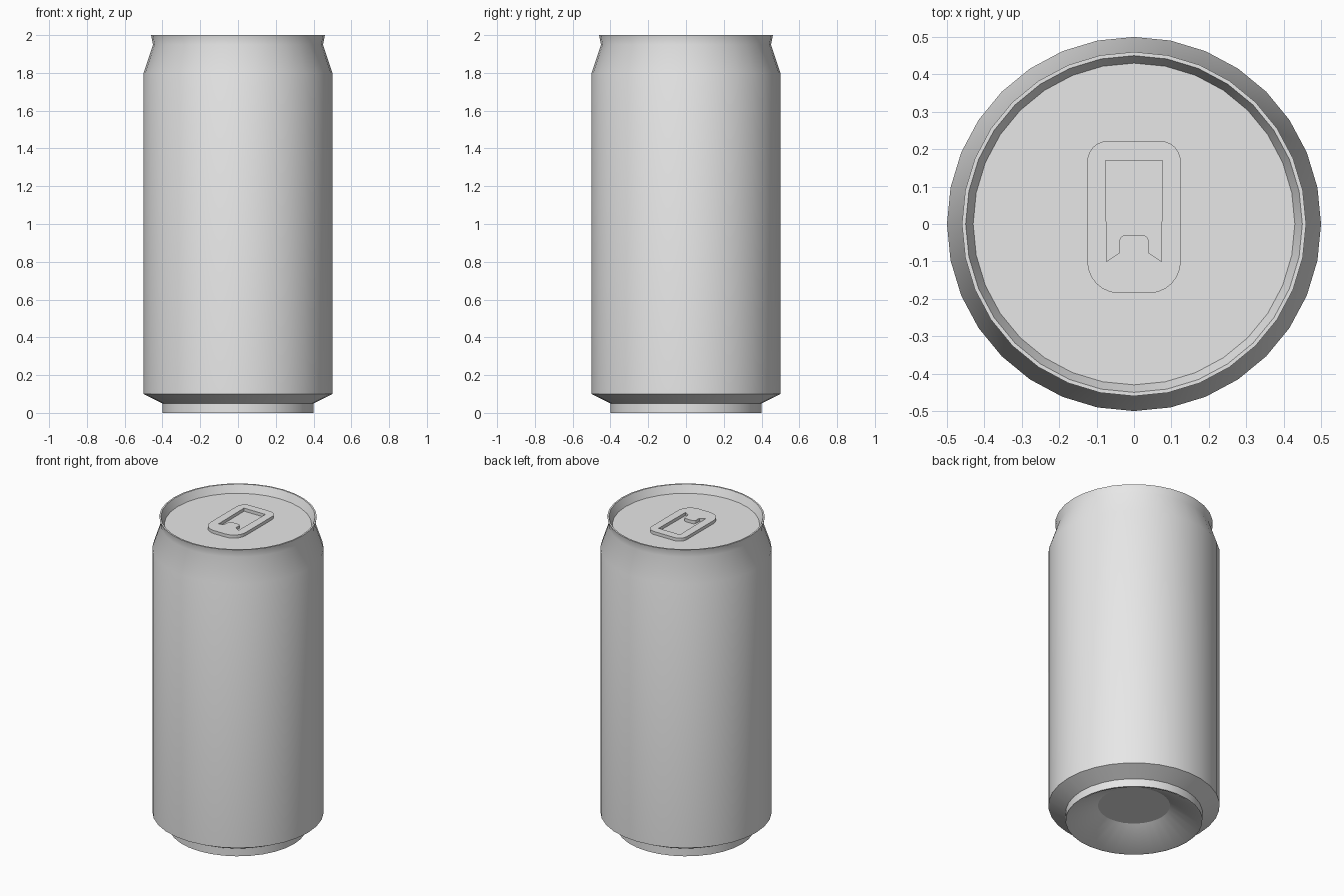
import bpy
import bmesh
import math

cube = bpy.data.objects.get("Cube")
if cube:
    bpy.data.objects.remove(cube, do_unlink=True)

SIDES = 32

metal = bpy.data.materials.new("can_grey")
metal.use_nodes = True
metal.diffuse_color = (0.8, 0.8, 0.8, 1)
metal.node_tree.nodes["Principled BSDF"].inputs["Base Color"].default_value = (0.8, 0.8, 0.8, 1)


def add_object(name, mesh):
    mesh.materials.append(metal)
    obj = bpy.data.objects.new(name, mesh)
    bpy.context.collection.objects.link(obj)
    return obj


def ring(bm, r, z):
    return [bm.verts.new((r * math.cos(a), r * math.sin(a), z))
            for a in (2 * math.pi * i / SIDES for i in range(SIDES))]


def lathe(name, profile):
    """Turn (radius, height) points, listed bottom to top on the outside."""
    bm = bmesh.new()
    rings = [ring(bm, r, z) for r, z in profile]
    for low, high in zip(rings, rings[1:]):
        for i in range(SIDES):
            j = (i + 1) % SIDES
            bm.faces.new((low[i], low[j], high[j], high[i]))
    mesh = bpy.data.meshes.new(name)
    bm.to_mesh(mesh)
    bm.free()
    return add_object(name, mesh)


def disc(name, r, z, up):
    bm = bmesh.new()
    verts = ring(bm, r, z)
    bm.faces.new(verts if up else verts[::-1])
    mesh = bpy.data.meshes.new(name)
    bm.to_mesh(mesh)
    bm.free()
    return add_object(name, mesh)


def arc(cx, cy, r, start, end, steps=6):
    return [(cx + r * math.cos(math.radians(start + (end - start) * i / steps)),
             cy + r * math.sin(math.radians(start + (end - start) * i / steps)))
            for i in range(steps + 1)]


# Can wall: recessed base cone, foot, chamfer, side, neck, rim and inner rim wall
body = lathe("can_body", [(0.21, 0.10), (0.39, 0.0), (0.40, 0.0), (0.40, 0.05),
                          (0.50, 0.10), (0.50, 1.80), (0.45, 1.95), (0.46, 2.0),
                          (0.45, 2.0), (0.43, 1.95)])
bpy.ops.object.select_all(action='DESELECT')
body.select_set(True)
bpy.context.view_layer.objects.active = body
bpy.ops.object.shade_smooth_by_angle(angle=math.radians(32))

# Flat end panels
disc("lid", 0.43, 1.95, True)
disc("base_panel", 0.21, 0.10, False)

# Pull tab: rounded plate with a window and a tongue reaching into it
plate = (arc(0.07, 0.167, 0.055, 0, 90) + arc(-0.07, 0.167, 0.055, 90, 180)
         + arc(-0.04, -0.10, 0.085, 180, 270) + arc(0.04, -0.10, 0.085, 270, 360))
window = ([(0.076, 0.17), (-0.076, 0.17), (-0.073, -0.10), (-0.04, -0.078)]
          + arc(-0.024, -0.045, 0.015, 180, 90, 3)
          + arc(0.024, -0.045, 0.015, 90, 0, 3)
          + [(0.04, -0.078), (0.073, -0.10)])
outline = bpy.data.curves.new("tab_outline", 'CURVE')
outline.dimensions = '2D'
outline.fill_mode = 'BOTH'
outline.extrude = 0.01
for points in (plate, window):
    spline = outline.splines.new('POLY')
    spline.points.add(len(points) - 1)
    for p, (x, y) in zip(spline.points, points):
        p.co = (x, y, 0, 1)
    spline.use_cyclic_u = True

helper = bpy.data.objects.new("tab_outline", outline)
bpy.context.collection.objects.link(helper)
graph = bpy.context.evaluated_depsgraph_get()
tab_mesh = bpy.data.meshes.new_from_object(helper.evaluated_get(graph))
bpy.data.objects.remove(helper, do_unlink=True)
tab_mesh.materials.clear()

# Weld the plate and point its faces outwards
bm = bmesh.new()
bm.from_mesh(tab_mesh)
bmesh.ops.remove_doubles(bm, verts=bm.verts, dist=0.0001)
bmesh.ops.recalc_face_normals(bm, faces=bm.faces)
for f in bm.faces:
    f.smooth = False
bm.to_mesh(tab_mesh)
bm.free()
tab = add_object("pull_tab", tab_mesh)
tab.location.z = 1.96
